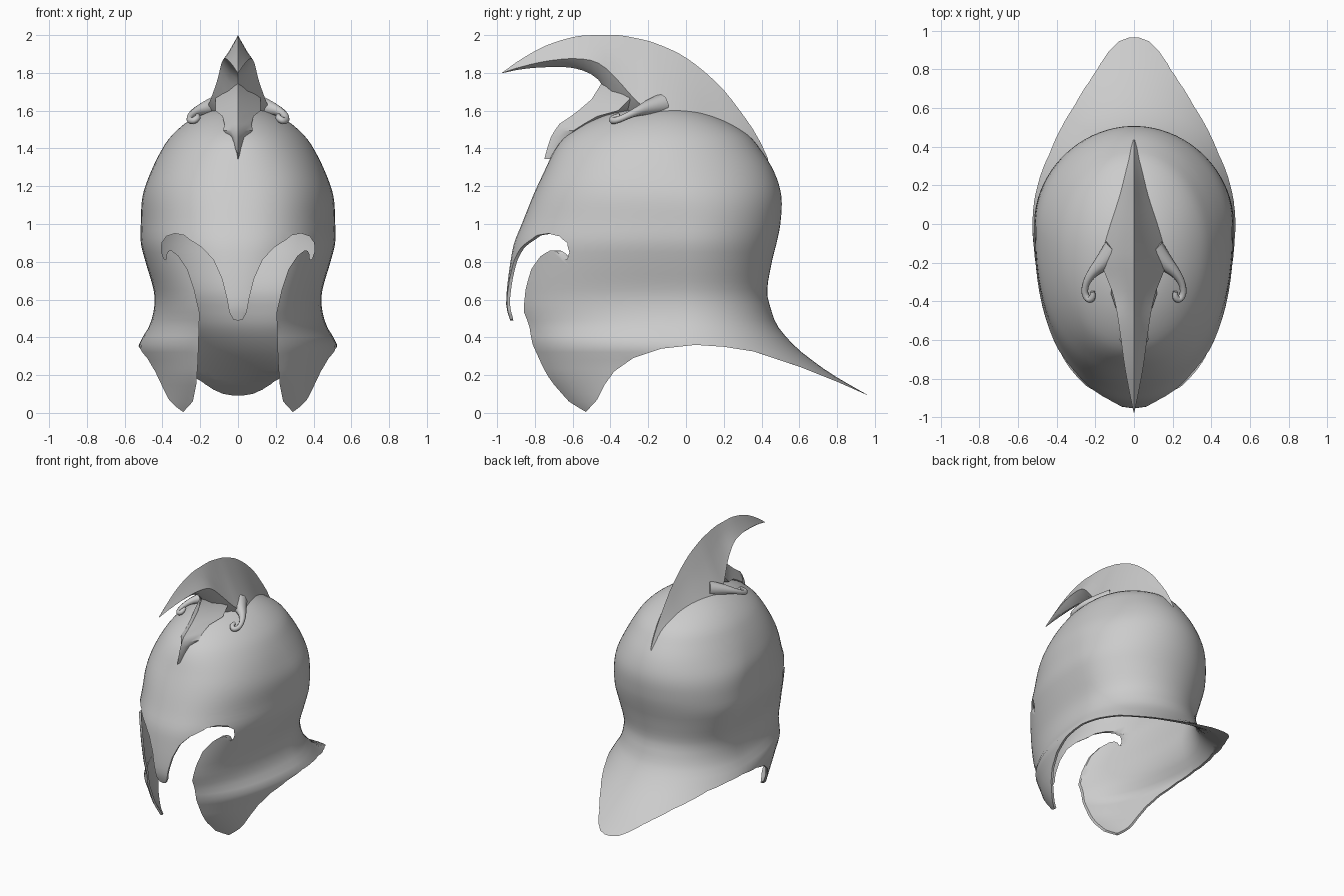
import bpy, bmesh, math

if "Cube" in bpy.data.objects:
    bpy.data.objects.remove(bpy.data.objects["Cube"], do_unlink=True)

steel = bpy.data.materials.new("grey_steel")
steel.use_nodes = True
GREY = (0.6, 0.6, 0.6, 1)
steel.diffuse_color = GREY
steel.node_tree.nodes["Principled BSDF"].inputs["Base Color"].default_value = GREY


# ---------- helpers ----------
def add_object(name, bm):
    bmesh.ops.recalc_face_normals(bm, faces=bm.faces)
    mesh = bpy.data.meshes.new(name)
    bm.to_mesh(mesh)
    bm.free()
    obj = bpy.data.objects.new(name, mesh)
    bpy.context.collection.objects.link(obj)
    mesh.materials.append(steel)
    return obj


def activate(obj):
    bpy.ops.object.select_all(action="DESELECT")
    obj.select_set(True)
    bpy.context.view_layer.objects.active = obj


def shade(obj, degrees):
    activate(obj)
    bpy.ops.object.shade_smooth_by_angle(angle=math.radians(degrees))


def smoothstep(a, b, v):
    t = min(1, max(0, (v - a) / (b - a)))
    return t * t * (3 - 2 * t)


def spline(table, u):
    """Smooth interpolation of table rows, keyed by their first value."""
    i = 0
    while i < len(table) - 2 and u > table[i + 1][0]:
        i += 1
    p, q = table[i], table[i + 1]
    o, r = table[max(i - 1, 0)], table[min(i + 2, len(table) - 1)]
    h = q[0] - p[0]
    t = (u - p[0]) / h
    out = []
    for k in range(1, len(p)):
        m0 = (q[k] - o[k]) / (q[0] - o[0]) * h
        m1 = (r[k] - p[k]) / (r[0] - p[0]) * h
        d = q[k] - p[k]
        out.append(p[k] + t * m0 + t * t * (3 * d - 2 * m0 - m1) + t ** 3 * (m0 + m1 - 2 * d))
    return out


def loft(name, rings):
    """Closed skin through rings of equal length, capped at both ends."""
    bm = bmesh.new()
    rows = [[bm.verts.new(p) for p in ring] for ring in rings]
    n = len(rows[0])
    for a, b in zip(rows, rows[1:]):
        for i in range(n):
            bm.faces.new((a[i], a[(i + 1) % n], b[(i + 1) % n], b[i]))
    bm.faces.new(rows[0])
    bm.faces.new(rows[-1])
    bmesh.ops.remove_doubles(bm, verts=bm.verts, dist=0.0005)
    return add_object(name, bm)


def cut(obj, cutter):
    cutter.hide_render = True
    mod = obj.modifiers.new("cut", "BOOLEAN")
    mod.operation = "DIFFERENCE"
    mod.solver = "EXACT"
    mod.object = cutter
    activate(obj)
    bpy.ops.object.modifier_apply(modifier=mod.name)
    bpy.data.objects.remove(cutter, do_unlink=True)


# ---------- helmet shell ----------
# height, front reach, back reach, half width
SHELL = [
    (-.08, .58, 1.2, .46), (.01, .67, 1.09, .48), (.09, .74, .97, .48),
    (.2, .82, .78, .49), (.3, .86, .64, .51), (.36, .885, .57, .525),
    (.46, .92, .485, .47), (.55, .95, .45, .445), (.64, .95, .43, .445),
    (.8, .93, .455, .49), (.9, .91, .48, .515), (1, .87, .5, .515),
    (1.15, .81, .505, .505), (1.28, .75, .465, .46), (1.4, .69, .39, .4),
    (1.47, .63, .33, .35), (1.54, .52, .22, .27), (1.59, .39, .1, .18),
    (1.615, .25, 0, .1),
]
BOTTOM, TOP = SHELL[0][0], SHELL[-1][0]


def front_power(z):
    return 2 + .3 * smoothstep(.4, .7, z) - .3 * smoothstep(1.2, 1.5, z)


def shell_point(z, angle):
    front, back, wide = spline(SHELL, z)
    mid = -.12 * smoothstep(1, 1.4, z)
    s, c = math.sin(angle), math.cos(angle)
    flare = wide + max(0, .36 - z) * .75
    width = flare + (wide - flare) * smoothstep(-.3, .3, c)
    e = 2 / front_power(z) if c > 0 else 1
    x = math.copysign(abs(s) ** e, s) * width
    reach = front + mid if c > 0 else back - mid
    return (x, mid - math.copysign(abs(c) ** e, c) * reach, z)


def shell_x(y, z):
    front, back, wide = spline(SHELL, z)
    n = front_power(z)
    return wide * (1 - min(1, abs(y) / front) ** n) ** (1 / n)


SEGMENTS, ROWS = 80, 48
bm = bmesh.new()
rows = []
for j in range(ROWS + 1):
    z = BOTTOM + (TOP - BOTTOM) * (1 - (1 - j / ROWS) ** 1.3)
    rows.append([bm.verts.new(shell_point(z, math.tau * (i + .5) / SEGMENTS)) for i in range(SEGMENTS)])
for a, b in zip(rows, rows[1:]):
    for i in range(SEGMENTS):
        k = (i + 1) % SEGMENTS
        bm.faces.new((a[i], a[k], b[k], b[i]))
crown = bm.verts.new((0, -.12, 1.625))
for i in range(SEGMENTS):
    bm.faces.new((rows[-1][i], rows[-1][(i + 1) % SEGMENTS], crown))
shell = add_object("helmet_shell", bm)
solid = shell.modifiers.new("thickness", "SOLIDIFY")
solid.thickness = .016
solid.offset = -1
activate(shell)
bpy.ops.object.modifier_apply(modifier=solid.name)

# face opening: nose guard edge (x, z), then eye hook and cheek edge (y, z)
nose = [(.025, .495), (.045, .53), (.06, .61), (.085, .71), (.13, .81), (.19, .875), (.26, .92)]
cheek = [(-.79, .94), (-.73, .95), (-.67, .935), (-.63, .9), (-.618, .85), (-.63, .815),
         (-.655, .81), (-.67, .84), (-.69, .858), (-.72, .86), (-.77, .83), (-.82, .76),
         (-.85, .65), (-.857, .53), (-.82, .4), (-.77, .27), (-.7, .15), (-.62, .06), (-.53, .005)]
half = nose + [(shell_x(y, z), z) for y, z in cheek] + [(.3, -.3)]
outline = [(0, .488)] + half + [(-x, z) for x, z in reversed(half)]
cut(shell, loft("face_cutter", [[(x, y, z) for x, z in outline] for y in (-1.4, -.2)]))

# lower rim, sweeping out to the neck guard
rim = [(-1.4, .005), (-.53, .005), (-.47, .07), (-.43, .15), (-.38, .22), (-.28, .29), (-.13, .34),
       (.05, .36), (.2, .35), (.36, .325), (.6, .245), (.8, .165), (.97, .09),
       (1.4, .09), (1.4, -.4), (-1.4, -.4)]
cut(shell, loft("rim_cutter", [[(x, y, z) for y, z in rim] for x in (-1.3, 1.3)]))
shade(shell, 40)

# ---------- crest with forward beak ----------
# depth, ridge height, half width, side height, underside height
CREST = [
    (-.975, 1.8, .002, 1.799, 1.798), (-.88, 1.868, .022, 1.83, 1.818),
    (-.74, 1.945, .048, 1.862, 1.83), (-.58, 1.993, .07, 1.875, 1.822),
    (-.46, 2, .088, 1.85, 1.76), (-.36, 2, .11, 1.76, 1.6), (-.27, 1.985, .145, 1.66, 1.5),
    (-.17, 1.96, .175, 1.585, 1.5), (0, 1.88, .13, 1.58, 1.45), (.18, 1.73, .075, 1.53, 1.4),
    (.3, 1.58, .05, 1.46, 1.35), (.38, 1.46, .03, 1.39, 1.3), (.435, 1.345, .005, 1.33, 1.28),
]
rings = []
for i in range(37):
    y = CREST[0][0] + (CREST[-1][0] - CREST[0][0]) * i / 36
    ridge, wide, side, under = spline(CREST, y)
    right = [(wide * .27, y, side + (ridge - side) * .7), (wide * .6, y, side + (ridge - side) * .35),
             (wide, y, side), (wide * .5, y, side + (under - side) * .65)]
    rings.append([(0, y, ridge)] + right + [(0, y, under)] + [(-x, v, z) for x, v, z in reversed(right)])
shade(loft("crest", rings), 45)

# ---------- pointed plate running down the brow ----------
# height, ridge depth, half width, depth of the side edge
BROW = [(1.345, -.75, .002, -.70), (1.4, -.735, .02, -.67), (1.46, -.715, .04, -.62),
        (1.495, -.695, .078, -.595), (1.53, -.67, .072, -.54), (1.57, -.61, .082, -.47),
        (1.6, -.57, .12, -.36), (1.66, -.5, .12, -.3), (1.74, -.45, .1, -.3), (1.82, -.46, .06, -.34)]
rings = []
for z, ridge, wide, side in BROW:
    rings.append([(0, ridge, z), (wide * .45, (ridge + side) / 2 - .01, z), (wide, side, z),
                  (0, side + .12, z), (-wide, side, z), (-wide * .45, (ridge + side) / 2 - .01, z)])
shade(loft("brow_plate", rings), 45)

# ---------- curled scrolls at the foot of the crest ----------
# position and radius along the curl
CURL = [(.1, -.13, 1.63, .06), (.16, -.2, 1.615, .045), (.215, -.25, 1.6, .026), (.25, -.305, 1.575, .018),
        (.258, -.36, 1.55, .018), (.235, -.395, 1.545, .019), (.21, -.38, 1.565, .018), (.215, -.35, 1.575, .012)]
for sign, label in ((1, "left"), (-1, "right")):
    curve = bpy.data.curves.new(label + "_scroll", "CURVE")
    curve.dimensions = "3D"
    curve.bevel_depth = 1
    curve.bevel_resolution = 2
    curve.resolution_u = 4
    curve.use_fill_caps = True
    path = curve.splines.new("NURBS")
    path.points.add(len(CURL) - 1)
    path.use_endpoint_u = True
    path.order_u = 3
    for point, (x, y, z, radius) in zip(path.points, CURL):
        point.co = (sign * x, y, z, 1)
        point.radius = radius
    scroll = bpy.data.objects.new(label + "_scroll", curve)
    bpy.context.collection.objects.link(scroll)
    curve.materials.append(steel)
    activate(scroll)
    bpy.ops.object.convert(target="MESH")
    shade(scroll, 60)
